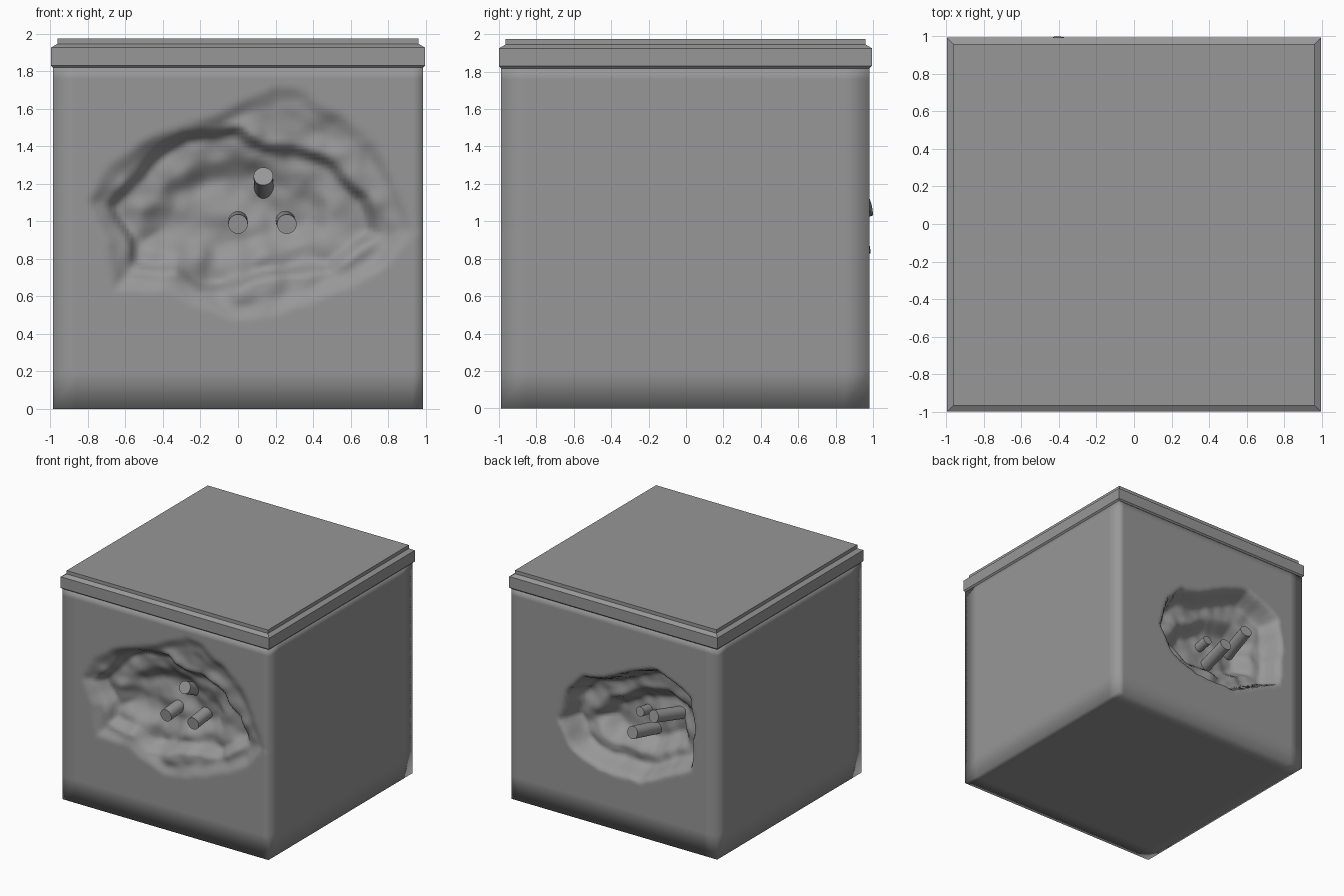
import bpy, bmesh, math
from mathutils import Vector, noise

if "Cube" in bpy.data.objects:
    bpy.data.objects.remove(bpy.data.objects["Cube"])

grey = bpy.data.materials.new("dark_grey")
grey.diffuse_color = (.31, .31, .31, 1)
grey.use_nodes = True
grey.node_tree.nodes["Principled BSDF"].inputs["Base Color"].default_value = grey.diffuse_color


def spread(a, b, n):
    return [a + (b - a) * i / (n - 1) for i in range(n)]


def inside_depth(px, pz, poly):
    """Signed distance to an outline, positive inside."""
    best, inside = 9.0, False
    for (ax, az), (bx, bz) in zip(poly, poly[1:] + poly[:1]):
        dx, dz = bx - ax, bz - az
        t = max(0, min(1, ((px - ax) * dx + (pz - az) * dz) / (dx * dx + dz * dz)))
        best = min(best, math.hypot(px - ax - t * dx, pz - az - t * dz))
        if (az > pz) != (bz > pz) and px < ax + (pz - az) * dx / dz:
            inside = not inside
    return best if inside else -best


def ramp(d, width):
    t = max(0, min(1, d / width))
    return t * t * (3 - 2 * t)


def finish(bm, name, angle=None):
    bmesh.ops.recalc_face_normals(bm, faces=bm.faces)
    me = bpy.data.meshes.new(name)
    bm.to_mesh(me)
    bm.free()
    me.materials.append(grey)
    ob = bpy.data.objects.new(name, me)
    bpy.context.collection.objects.link(ob)
    bpy.context.view_layer.objects.active = ob
    ob.select_set(True)
    if angle is None:
        bpy.ops.object.shade_smooth()
    else:
        bpy.ops.object.shade_smooth_by_angle(angle=math.radians(angle))
    ob.select_set(False)
    return ob


# Crater outlines as (x, z); each crater steps down in terraces
front_outer = [(-.82, 1.1), (-.7, 1.3), (-.45, 1.47), (-.1, 1.6), (.2, 1.73), (.35, 1.7),
               (.55, 1.58), (.75, 1.42), (.86, 1.22), (.93, .95), (.8, .75), (.4, .55),
               (0, .46), (-.2, .52), (-.4, .62), (-.68, .61), (-.7, .76), (-.72, .88)]
front_mid = [(-.74, 1.08), (-.6, 1.26), (-.3, 1.5), (0, 1.52), (.15, 1.42), (.3, 1.43),
             (.5, 1.33), (.7, 1.15), (.78, .92), (.5, .72), (.2, .68), (-.2, .6),
             (-.35, .7), (-.6, .72), (-.62, .9)]
front_inner = [(-.56, .85), (-.52, 1.03), (-.4, 1.2), (-.2, 1.33), (.1, 1.35), (.35, 1.28),
               (.5, 1.1), (.5, .92), (.2, .82), (-.1, .74), (-.3, .8)]
back_outer = [(.56, .8), (.45, 1.11), (.29, 1.25), (0, 1.33), (-.2, 1.43), (-.4, 1.5),
              (-.56, 1.44), (-.74, 1.33), (-.77, 1.05), (-.75, .7), (-.25, .46),
              (.14, .46), (.39, .57)]
back_inner = [(.34, .82), (.2, 1.05), (-.1, 1.2), (-.4, 1.27), (-.6, 1.15), (-.6, .8),
              (-.25, .63), (.15, .65)]


def dent(x, z, layers, seed):
    p = Vector((x * 5, z * 5, seed))
    wob = noise.noise(p) * .03 + noise.noise(p * 2.1) * .012
    total = sum(depth * ramp(inside_depth(x, z, poly) + wob * .8, w) for poly, depth, w in layers)
    edge = ramp(inside_depth(x, z, layers[0][0]), .15)
    return total + edge * (noise.noise(p * .9 + Vector((7, 3, 1))) * .045
                           + noise.noise(p * 1.9) * .02)


# Body with both broken faces
xs = [-.985] + spread(-.86, .93, 80) + [.985]
zs = [0, .2] + spread(.3, 1.76, 66) + [1.82]
nx, nz = len(xs), len(zs)
bm = bmesh.new()


def face_grid(y, sign, layers, seed):
    g = []
    for i, x in enumerate(xs):
        col = []
        for j, z in enumerate(zs):
            rim = i in (0, nx - 1) or j in (0, nz - 1)
            d = 0 if rim else dent(x, z, layers, seed)
            col.append(bm.verts.new((x, y + sign * d, z)))
        g.append(col)
    for i in range(nx - 1):
        for j in range(nz - 1):
            bm.faces.new((g[i][j], g[i + 1][j], g[i + 1][j + 1], g[i][j + 1]))
    return g


front = face_grid(-.99, 1, [(front_outer, .04, .1), (front_mid, .09, .08), (front_inner, .06, .14)], 2.3)
back = face_grid(.98, -1, [(back_outer, .17, .1), (back_inner, .13, .14)], 8.1)
loop = ([(i, 0) for i in range(nx)] + [(nx - 1, j) for j in range(1, nz)]
        + [(i, nz - 1) for i in range(nx - 2, -1, -1)] + [(0, j) for j in range(nz - 2, 0, -1)])
rings = [[front[i][j] for i, j in loop]]
for y in (-.85, .85):
    rings.append([bm.verts.new((xs[i], y, zs[j])) for i, j in loop])
rings.append([back[i][j] for i, j in loop])
for a, b in zip(rings, rings[1:]):
    for k in range(len(loop)):
        m = (k + 1) % len(loop)
        bm.faces.new((a[k], a[m], b[m], b[k]))
finish(bm, "block_body")

# Stepped lid
bm = bmesh.new()
rings = [[bm.verts.new((sx * r, sy * r - .003, z))
          for sx, sy in ((-1, -1), (1, -1), (1, 1), (-1, 1))]
         for r, z in ((.985, 1.818), (.997, 1.83), (.997, 1.925), (.963, 1.945), (.963, 1.975))]
for a, b in zip(rings, rings[1:]):
    for k in range(4):
        bm.faces.new((a[k], a[(k + 1) % 4], b[(k + 1) % 4], b[k]))
bm.faces.new(rings[0])
bm.faces.new(rings[-1])
finish(bm, "lid", 20)


# Exposed reinforcing rods
def rod(name, tip, root, r=.052):
    tip, root = Vector(tip), Vector(root)
    axis = root - tip
    bm = bmesh.new()
    bmesh.ops.create_cone(bm, cap_ends=True, segments=28, radius1=r, radius2=r, depth=axis.length)
    ob = finish(bm, name, 40)
    ob.location = (tip + root) / 2
    ob.rotation_euler = axis.to_track_quat('Z', 'Y').to_euler()


rod("front_rod_left", (0, -.985, .985), (0, -.7, 1.01))
rod("front_rod_right", (.26, -.985, .985), (.25, -.7, 1.01))
rod("front_rod_top", (.135, -.92, 1.24), (.14, -.68, 1.13))
rod("back_rod_left", (-.38, .985, 1.08), (-.45, .58, .99))
rod("back_rod_right", (-.17, .975, .88), (-.21, .58, .8))
rod("back_rod_deep", (-.12, .8, .98), (-.13, .55, .94), .04)
